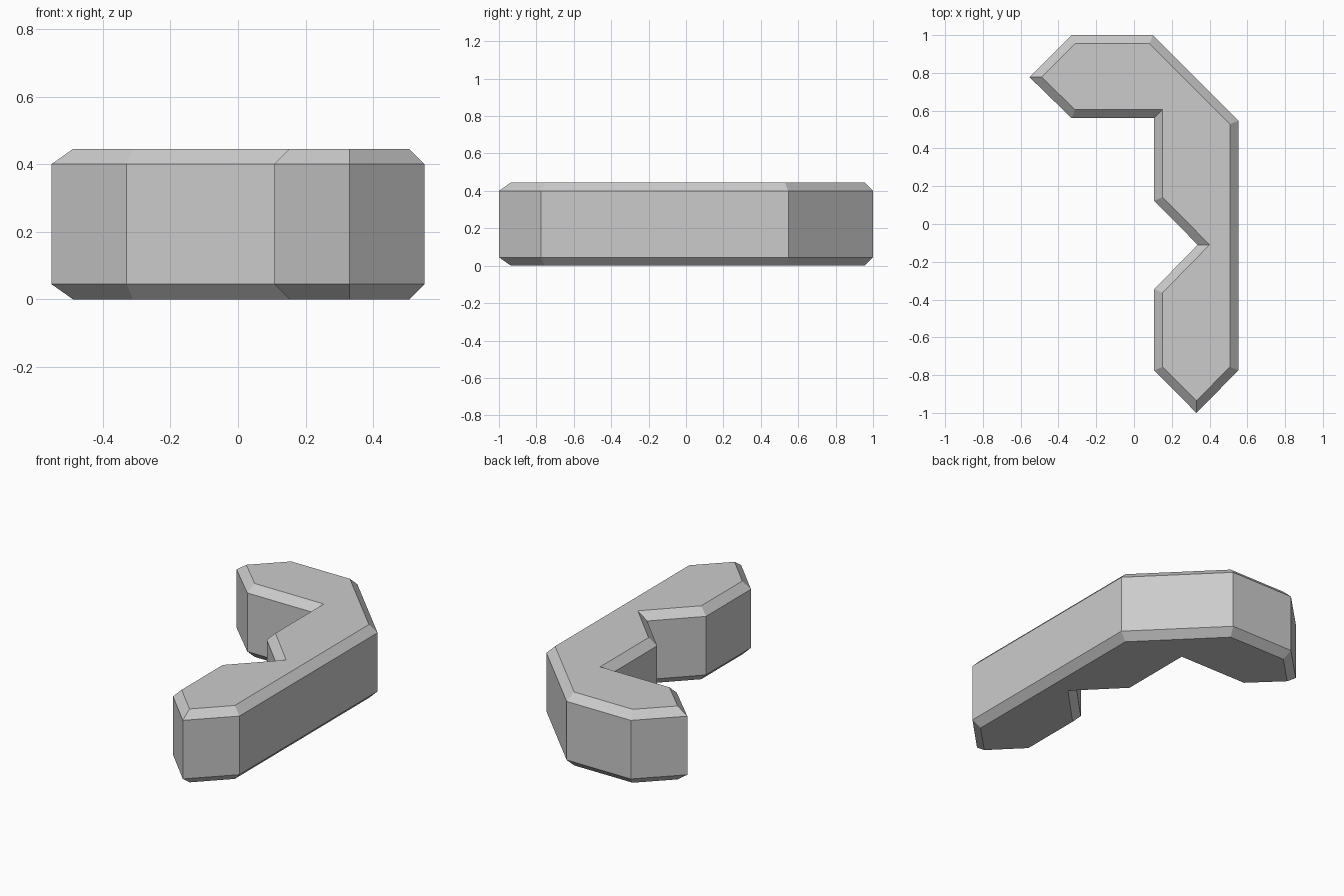
import bpy
import bmesh
from mathutils import Vector

if "Cube" in bpy.data.objects:
    bpy.data.objects.remove(bpy.data.objects["Cube"], do_unlink=True)

HEIGHT, CHAMFER = 0.445, 0.045

# Outline of the segment, counterclockwise seen from above
OUTLINE = [Vector(p) for p in (
    (-0.33, 1.0), (-0.553, 0.777), (-0.33, 0.56), (0.107, 0.56),
    (0.107, 0.123), (0.337, -0.11), (0.107, -0.345), (0.107, -0.775),
    (0.33, -1.0), (0.553, -0.775), (0.553, 0.547), (0.1, 1.0))]


def inset(points, distance):
    """Mitred inward offset of a counterclockwise outline."""
    result = []
    for i, p in enumerate(points):
        a = (p - points[i - 1]).normalized()
        b = (points[(i + 1) % len(points)] - p).normalized()
        n, m = Vector((-a.y, a.x)), Vector((-b.y, b.x))
        result.append(p + (n + m) * distance / (1 + n.dot(m)))
    return result


# Flat grey material
grey = bpy.data.materials.new("light grey")
grey.use_nodes = True
grey.diffuse_color = (0.6, 0.6, 0.6, 1)
grey.node_tree.nodes["Principled BSDF"].inputs["Base Color"].default_value = grey.diffuse_color

# Stack of rings: chamfer, straight wall, chamfer
small = inset(OUTLINE, CHAMFER)
layers = [(small, 0), (OUTLINE, CHAMFER), (OUTLINE, HEIGHT - CHAMFER), (small, HEIGHT)]
bm = bmesh.new()
rings = [[bm.verts.new((p.x, p.y, z)) for p in pts] for pts, z in layers]
for low, high in zip(rings, rings[1:]):
    for i in range(len(low)):
        bm.faces.new((low[i - 1], low[i], high[i], high[i - 1]))
bm.faces.new(rings[0][::-1])
bm.faces.new(rings[-1])

mesh = bpy.data.meshes.new("chamfered_segment")
bm.to_mesh(mesh)
bm.free()
mesh.materials.append(grey)
segment = bpy.data.objects.new("chamfered_segment", mesh)
bpy.context.collection.objects.link(segment)
